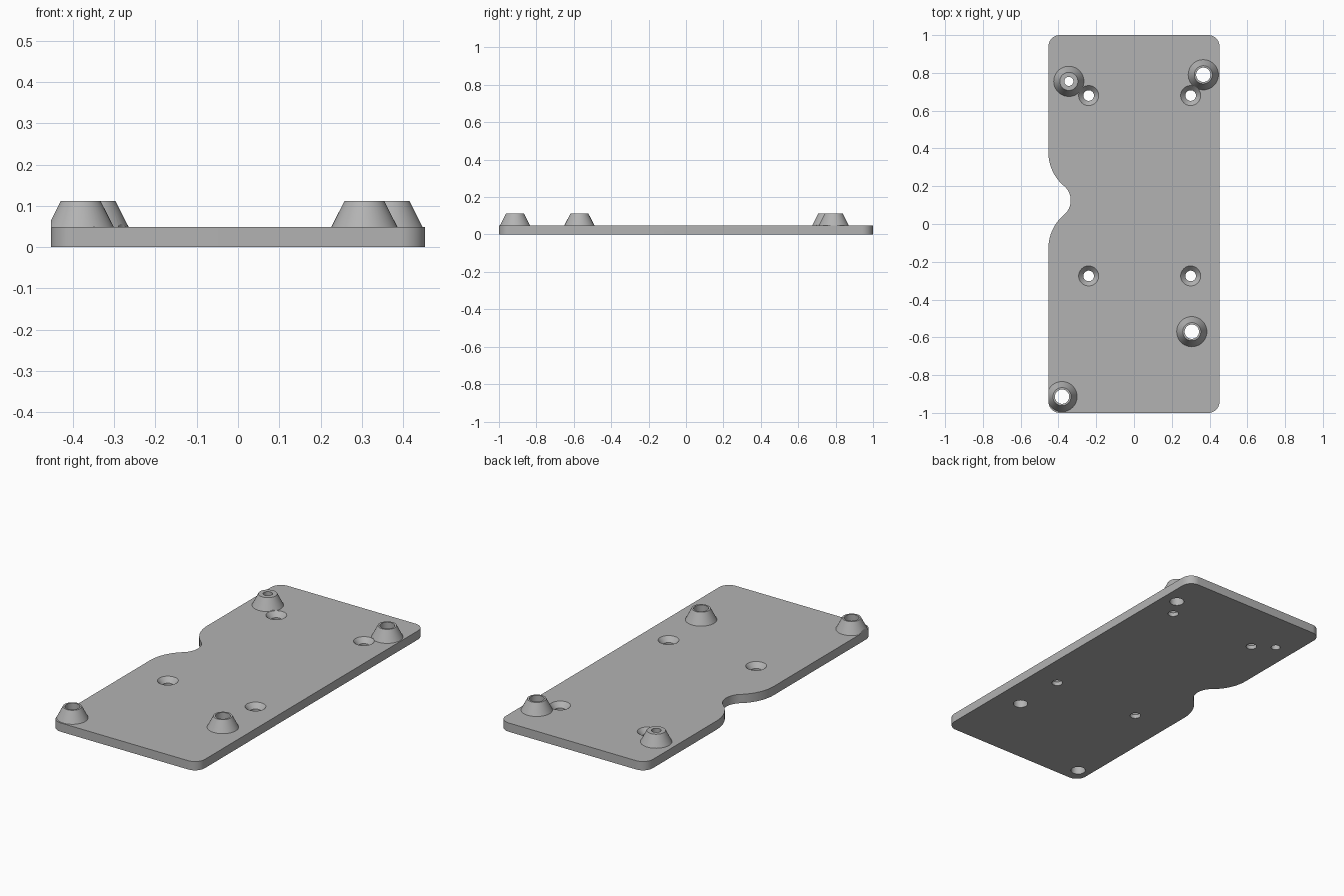
import bpy
import bmesh
from math import atan2, cos, sin, pi, hypot

cube = bpy.data.objects.get("Cube")
if cube:
    bpy.data.objects.remove(cube, do_unlink=True)

HALF_W, HALF_L = 0.453, 1.0
PLATE_Z, BOSS_Z = 0.049, 0.112

grey = bpy.data.materials.new("plain grey")
grey.use_nodes = True
colour = (0.45, 0.45, 0.45, 1)
grey.diffuse_color = colour
grey.node_tree.nodes["Principled BSDF"].inputs["Base Color"].default_value = colour


def make_object(name, bm):
    bmesh.ops.recalc_face_normals(bm, faces=bm.faces)
    mesh = bpy.data.meshes.new(name)
    bm.to_mesh(mesh)
    bm.free()
    mesh.materials.append(grey)
    ob = bpy.data.objects.new(name, mesh)
    bpy.context.collection.objects.link(ob)
    return ob


def prism(name, outline, z0, z1):
    bm = bmesh.new()
    face = bm.faces.new([bm.verts.new((x, y, z0)) for x, y in outline])
    top = bmesh.ops.extrude_face_region(bm, geom=[face])["geom"]
    verts = [g for g in top if isinstance(g, bmesh.types.BMVert)]
    bmesh.ops.translate(bm, verts=verts, vec=(0, 0, z1 - z0))
    return make_object(name, bm)


def turned(name, x, y, profile, sides=48):
    """Solid of revolution from (radius, height) pairs, bottom to top."""
    bm = bmesh.new()
    rings = [[bm.verts.new((x + r * cos(2 * pi * i / sides),
                            y + r * sin(2 * pi * i / sides), z))
              for i in range(sides)] for r, z in profile]
    for low, high in zip(rings, rings[1:]):
        for i in range(sides):
            j = (i + 1) % sides
            bm.faces.new((low[i], low[j], high[j], high[i]))
    bm.faces.new(rings[0])
    bm.faces.new(rings[-1])
    return make_object(name, bm)


def combine(target, tool, operation):
    mod = target.modifiers.new(operation, "BOOLEAN")
    mod.operation, mod.object, mod.solver = operation, tool, "EXACT"
    bpy.context.view_layer.objects.active = target
    bpy.ops.object.modifier_apply(modifier=mod.name)
    bpy.data.objects.remove(tool, do_unlink=True)


def arc(cx, cy, r, a0, a1, steps=14):
    return [(cx + r * cos(a0 + (a1 - a0) * i / steps),
             cy + r * sin(a0 + (a1 - a0) * i / steps)) for i in range(steps + 1)]


# Plate outline: rounded corners and a blended notch on the right edge
R = 0.06
outline = []
for k, (sx, sy) in enumerate([(-1, -1), (1, -1), (1, 1), (-1, 1)]):
    start = pi + k * pi / 2
    outline += arc(sx * (HALF_W - R), sy * (HALF_L - R), R, start, start + pi / 2)

notch_x, notch_y, notch_r, blend_r = -0.435, 0.125, 0.1, 0.23
dx = -HALF_W + blend_r - notch_x
dy = ((notch_r + blend_r) ** 2 - dx ** 2) ** 0.5
a = atan2(dy, dx)
outline += arc(notch_x + dx, notch_y + dy, blend_r, pi, pi + a)
outline += arc(notch_x, notch_y, notch_r, a, -a, 24)[1:-1]
outline += arc(notch_x + dx, notch_y - dy, blend_r, pi - a, pi)

# Oversized slab, trimmed to the outline after the bosses are joined
box = [(-0.6, -1.1), (0.6, -1.1), (0.6, 1.1), (-0.6, 1.1)]
plate = prism("mounting_plate", box, 0, PLATE_Z)

# Tapered bosses: x, y, bore radius
bosses = [(-0.345, 0.755, 0.024), (0.367, 0.79, 0.038),
          (0.306, -0.57, 0.038), (-0.381, -0.914, 0.038)]
for x, y, bore in bosses:
    boss = turned("boss", x, y, [(0.08, 0.02), (0.08, PLATE_Z), (0.048, BOSS_Z)])
    combine(plate, boss, "UNION")
combine(plate, prism("trim", outline, -0.1, 0.3), "INTERSECT")

# Through bores
for x, y, bore in bosses:
    combine(plate, turned("bore", x, y, [(bore, -0.1), (bore, 0.3)]), "DIFFERENCE")

# Countersunk screw holes
for x in (-0.24, 0.3):
    for y in (-0.275, 0.68):
        sink = turned("countersink", x, y, [(0.028, -0.1), (0.028, 0.022),
                                            (0.053, PLATE_Z), (0.053, 0.075)])
        combine(plate, sink, "DIFFERENCE")

# Smooth curved walls, crisp edges
bpy.ops.object.select_all(action="DESELECT")
plate.select_set(True)
bpy.context.view_layer.objects.active = plate
bpy.ops.object.shade_smooth_by_angle(angle=pi / 9)
